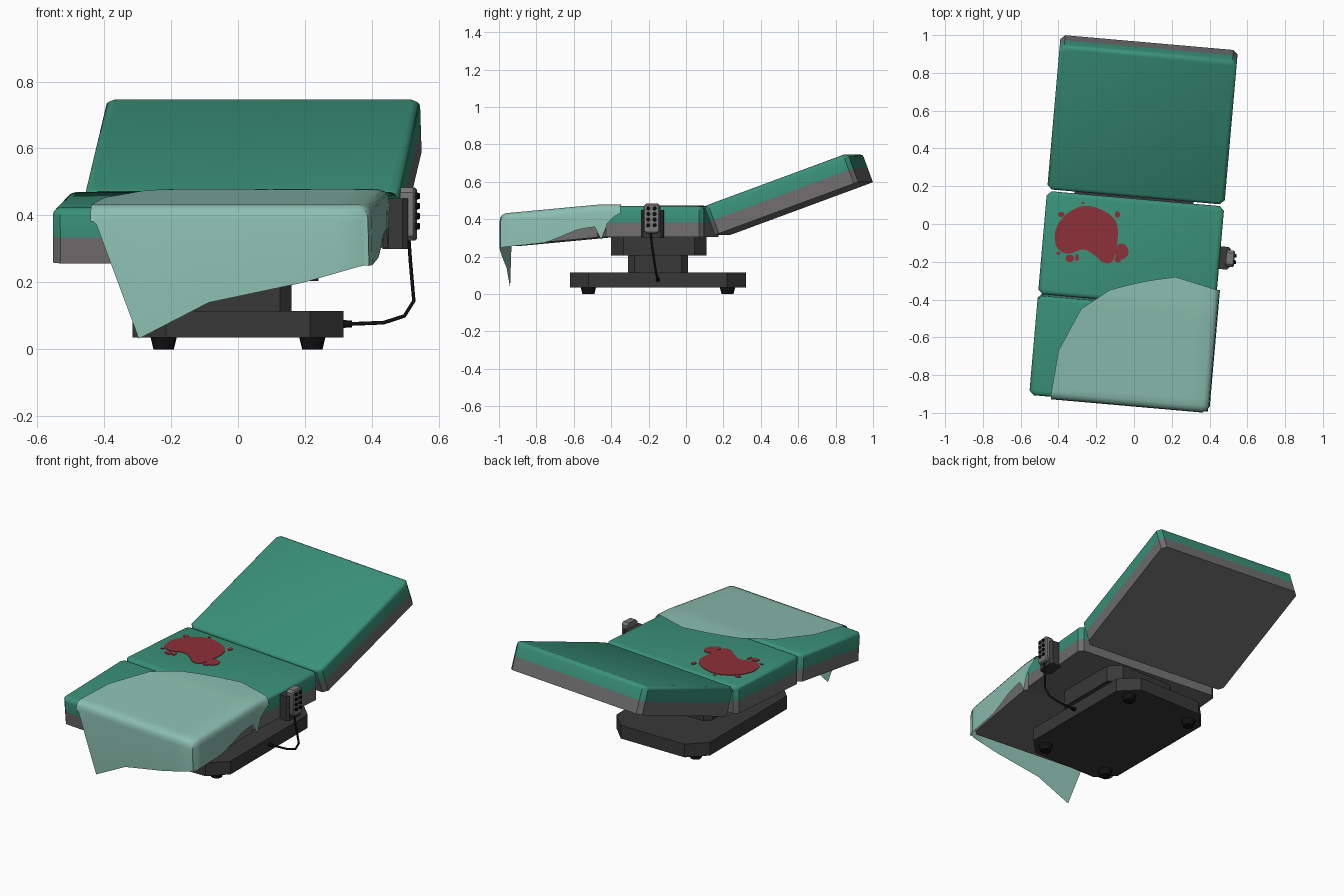
import bpy, bmesh, math
from mathutils import Matrix, Vector

if "Cube" in bpy.data.objects:
    bpy.data.objects.remove(bpy.data.objects["Cube"])

def material(name, rgb):
    m = bpy.data.materials.new(name)
    m.diffuse_color = (*rgb, 1)
    m.use_nodes = True
    m.node_tree.nodes["Principled BSDF"].inputs["Base Color"].default_value = m.diffuse_color
    return m

GREEN = material("green_vinyl", (0.042, 0.29, 0.19))
GREY = material("grey_frame", (0.16, 0.155, 0.155))
DARK = material("dark_metal", (0.04, 0.04, 0.04))
BLACK = material("black_rubber", (0.006, 0.006, 0.006))
CLOTH = material("pale_green_cloth", (0.26, 0.52, 0.43))
RED = material("dark_red", (0.27, 0.03, 0.04))
LIGHT = material("handset_grey", (0.19, 0.19, 0.19))

def finish(name, bm, mat, matrix=Matrix(), smooth=35, fix=True):
    if fix:
        bmesh.ops.recalc_face_normals(bm, faces=bm.faces)
    me = bpy.data.meshes.new(name)
    bm.to_mesh(me)
    bm.free()
    me.materials.append(mat)
    if smooth:
        for p in me.polygons:
            p.use_smooth = True
        me.set_sharp_from_angle(angle=math.radians(smooth))
    ob = bpy.data.objects.new(name, me)
    ob.matrix_world = matrix
    bpy.context.collection.objects.link(ob)
    return ob

def octagon(x0, x1, y0, y1, c):
    return [(x0 + c, y0), (x1 - c, y0), (x1, y0 + c), (x1, y1 - c),
            (x1 - c, y1), (x0 + c, y1), (x0, y1 - c), (x0, y0 + c)]

def prism(name, pts, z0, z1, mat, matrix=Matrix(), bevel=0, seg=3, smooth=35):
    bm = bmesh.new()
    bottom = [bm.verts.new((x, y, z0)) for x, y in pts]
    top = [bm.verts.new((x, y, z1)) for x, y in pts]
    n = len(pts)
    bm.faces.new(bottom[::-1])
    cap = bm.faces.new(top)
    for i in range(n):
        j = (i + 1) % n
        bm.faces.new((bottom[i], bottom[j], top[j], top[i]))
    if bevel:
        bmesh.ops.bevel(bm, geom=list(cap.edges), offset=bevel, segments=seg,
                        profile=0.5, affect='EDGES')
    return finish(name, bm, mat, matrix, smooth)

def interp(x, table):
    if x <= table[0][0]:
        return table[0][1]
    for (a, p), (b, q) in zip(table, table[1:]):
        if x <= b:
            return p + (q - p) * (x - a) / (b - a)
    return table[-1][1]

# Table frame: origin in the middle section, turned slightly clockwise
T = Matrix.Translation((-0.015, -0.137, 0)) @ Matrix.Rotation(math.radians(-5), 4, 'Z')
INV = T.inverted()

# Pedestal
prism("base_plate", octagon(-.315, .315, -.62, .32, .1), .035, .115, DARK, smooth=0)
prism("column", octagon(-.16, .16, -.31, .01, .035), .115, .21, DARK, smooth=0)
prism("carriage", octagon(-.24, .24, -.4, .11, .065), .205, .31, DARK, smooth=0)
for i, (x, y) in enumerate([(-.222, -.522), (.222, -.522), (-.222, .222), (.222, .222)]):
    bm = bmesh.new()
    bmesh.ops.create_cone(bm, cap_ends=True, segments=10, radius1=.032, radius2=.041, depth=.036)
    finish(f"foot_{i + 1}", bm, BLACK, Matrix.Translation((x, y, .018)))

# Three padded sections: grey frame below, green cushion above
def section(name, y0, y1, matrix):
    o = octagon(-.471, .471, y0, y1, .024)
    prism(name + "_frame", o, -.165, -.087, GREY, matrix)
    prism(name + "_cushion", o, -.087, 0, GREEN, matrix, bevel=.022)

def hinge(y, deg):
    return T @ Matrix.Translation((0, y, .47)) @ Matrix.Rotation(math.radians(deg), 4, 'X')

section("seat", -.275, .272, hinge(0, 0))
section("backrest", 0, .82, hinge(.275, 20.2))
section("leg_rest", -.53, 0, hinge(-.286, 5.3))

# Stain plates on the seat
def stain(name, pts):
    local = [INV @ Vector((x, y, 0)) for x, y in pts]
    prism(name, [(p.x, p.y) for p in local], .468, .473, RED, T, smooth=0)

def rounded(pts, steps=4):
    # closed Catmull-Rom outline
    out, n = [], len(pts)
    for i in range(n):
        a, b, c, d = (Vector(pts[(i + k) % n]) for k in (-1, 0, 1, 2))
        for s in range(steps):
            t = s / steps
            v = .5 * (2 * b + (c - a) * t + (2 * a - 5 * b + 4 * c - d) * t * t
                      + (3 * b - a - 3 * c + d) * t ** 3)
            out.append((v.x, v.y))
    return out

stain("stain_main", rounded([(-.11, -.19), (-.085, -.06), (-.10, .02), (-.17, .075),
                             (-.27, .095), (-.36, .05), (-.415, -.03), (-.41, -.12),
                             (-.35, -.158), (-.27, -.135), (-.21, -.165), (-.16, -.205)]))
drops = [(-.065, -.145, .036, .042), (-.085, -.185, .018, .02), (-.34, -.182, .024, .02),
         (-.302, -.178, .01, .02), (-.385, .05, .018, .014), (-.088, .05, .014, .018),
         (-.4, -.155, .012, .008), (-.27, .112, .008, .006)]
for i, (x, y, a, b) in enumerate(drops):
    stain(f"stain_drop_{i + 1}", [(x + a * math.cos(k * math.pi / 6), y + b * math.sin(k * math.pi / 6))
                                  for k in range(12)])

# Drape: a sheet over the leg rest, folded down at the end and the right side
BACK = [(-.355, -.785), (-.337, -.564), (-.237, -.335), (-.096, -.222), (.06, -.165),
        (.246, -.122), (.472, -.172)]
END_HEM = [(-.355, .42), (-.21, .032), (0, .14), (.285, .2), (.46, .25), (.49, .25)]
SIDE_HEM = [(-.81, .25), (-.57, .275), (-.4, .345), (-.31, .36), (-.275, .29), (-.24, .38), (-.18, .44)]

def top_z(y):
    return .479 + min(0, y + .286) * .0928

cols = [(-.355, 0), (-.346, 0), (-.337, 0), (-.29, 0), (-.237, 0), (-.21, 0), (-.15, 0), (-.096, 0),
        (0, 0), (.1, 0), (.246, 0), (.285, 0), (.37, 0), (.45, 0), (.47, .007), (.481, .022), (.484, .045)]
bm = bmesh.new()
grid = []
for ci, (x, dx) in enumerate(cols + [(.487, None)]):
    b = interp(x, BACK)
    col = []
    rows = [(b + (-.79 - b) * k / 18, 0) for k in range(19)] + [(-.81, .007), (-.821, .022), (-.824, .045)]
    for y, dy in rows:
        if dx is None:
            z = min(interp(y, SIDE_HEM), top_z(y) - .046)
        else:
            z = top_z(y) - max(dx, dy)
        # round the outer corner
        px, py = x, y
        if x > .46 and y < -.8:
            px, py = x - .008, y + .008
        col.append(bm.verts.new((px, py, z)))
    z = min(interp(x, END_HEM), col[-1].co.z - .002)
    col.append(bm.verts.new((col[-1].co.x, col[-1].co.y - .001, z)))
    grid.append(col)
for c0, c1 in zip(grid, grid[1:]):
    for i in range(len(c0) - 1):
        bm.faces.new((c0[i], c0[i + 1], c1[i + 1], c1[i]))
finish("drape", bm, CLOTH, T, smooth=60, fix=False)

# Handset in its holder on the right side
prism("handset_holder", octagon(.452, .528, -.06, .06, .014), .30, .45, DARK, T)
SIDE = T @ Matrix.Translation((.505, 0, .4)) @ Matrix.Rotation(math.radians(90), 4, 'Y')
prism("handset", octagon(-.083, .075, -.044, .044, .014), 0, .044, LIGHT, SIDE, bevel=.006, seg=1)
for i in range(4):
    for s in (-1, 1):
        bm = bmesh.new()
        bmesh.ops.create_cone(bm, cap_ends=True, segments=8, radius1=.011, radius2=.009, depth=.012)
        finish(f"button_{i + 1}_{'left' if s < 0 else 'right'}", bm, BLACK,
               SIDE @ Matrix.Translation((-.058 + i * .03, s * .017, .047)))

# Cable from handset to base, with a plug
cu = bpy.data.curves.new("cable_path", 'CURVE')
cu.dimensions = '3D'
cu.bevel_depth = .006
cu.bevel_resolution = 1
path = [(.51, -.19, .33), (.515, -.182, .26), (.525, -.165, .145), (.497, -.157, .1),
        (.435, -.15, .08), (.31, -.15, .075)]
sp = cu.splines.new('POLY')
sp.points.add(len(path) - 1)
for p, co in zip(sp.points, path):
    p.co = (*co, 1)
tmp = bpy.data.objects.new("cable_path", cu)
me = bpy.data.meshes.new_from_object(tmp)
bpy.data.objects.remove(tmp)
me.materials.clear()
me.materials.append(BLACK)
bpy.context.collection.objects.link(bpy.data.objects.new("cable", me))
bm = bmesh.new()
bmesh.ops.create_cone(bm, cap_ends=True, segments=8, radius1=.012, radius2=.01, depth=.03)
finish("cable_plug", bm, BLACK, Matrix.Translation((.325, -.15, .076)) @ Matrix.Rotation(math.pi / 2, 4, 'Y'))
